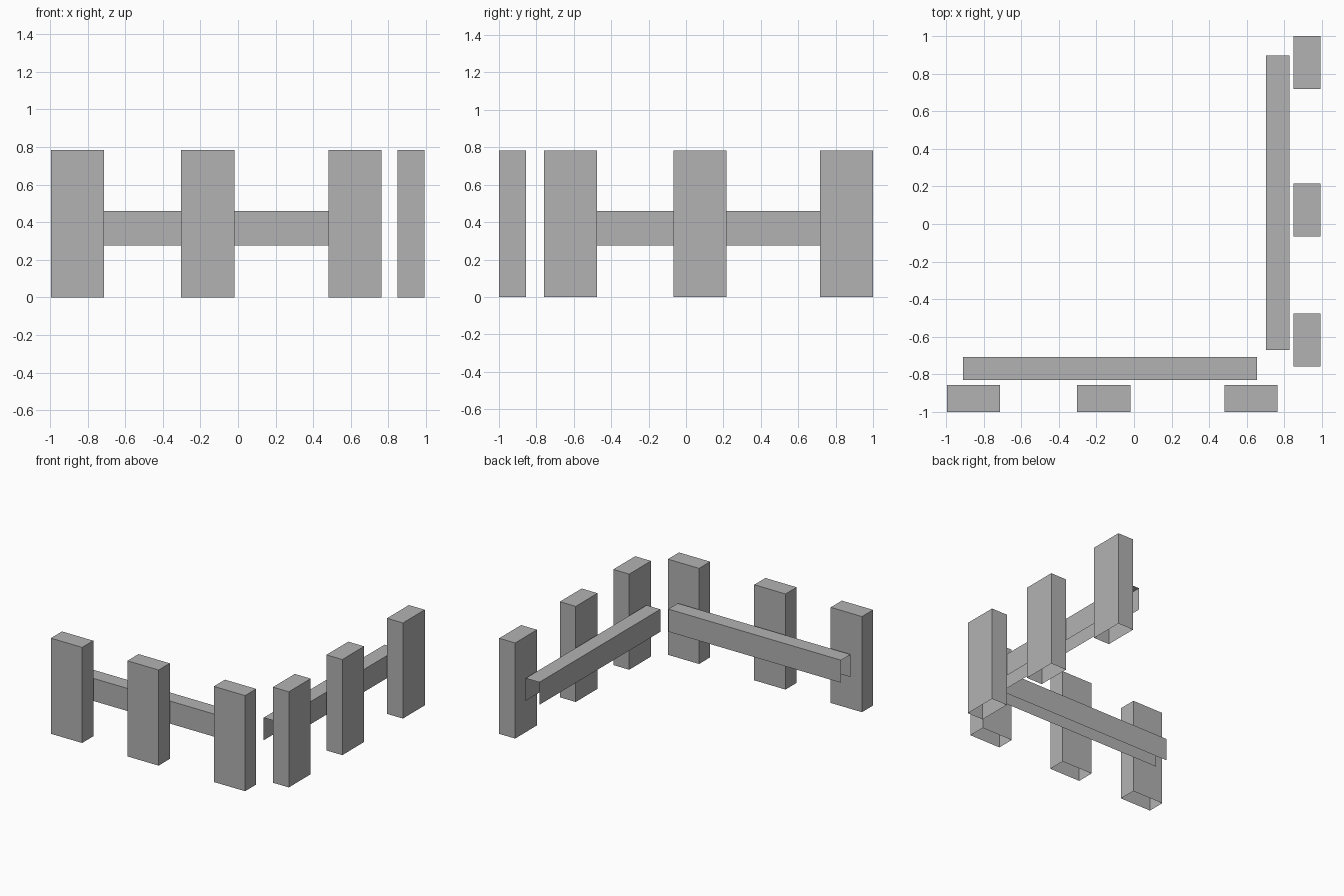
import bpy
import bmesh
from mathutils import Vector

default = bpy.data.objects.get("Cube")
if default:
    bpy.data.objects.remove(default, do_unlink=True)

# Single plain grey
GREY = (0.448, 0.448, 0.448, 1.0)
grey = bpy.data.materials.new("plain_grey")
grey.use_nodes = True
grey.diffuse_color = GREY
grey.node_tree.nodes["Principled BSDF"].inputs["Base Color"].default_value = GREY


def open_box(name, low, high, open_sides):
    """Box between two corners, without the faces pointing along open_sides."""
    low, high = Vector(low), Vector(high)
    bm = bmesh.new()
    bmesh.ops.create_cube(bm, size=1)
    bm.normal_update()
    gone = [f for f in bm.faces
            if any(f.normal.dot(Vector(side)) > 0.9 for side in open_sides)]
    bmesh.ops.delete(bm, geom=gone, context="FACES")
    size, middle = high - low, (low + high) / 2
    for v in bm.verts:
        v.co = Vector(a * b for a, b in zip(v.co, size)) + middle
    mesh = bpy.data.meshes.new(name)
    bm.to_mesh(mesh)
    bm.free()
    mesh.materials.append(grey)
    obj = bpy.data.objects.new(name, mesh)
    bpy.context.collection.objects.link(obj)


DOWN = (0, 0, -1)
HEIGHT, WIDTH, DEPTH = 0.783, 0.283, 0.144
RAIL_LOW, RAIL_HIGH = 0.275, 0.46

# Front posts, hollow with open bottoms
for i, x in enumerate((-0.995, -0.302, 0.481), 1):
    open_box(f"front_post_{i}", (x, -1, 0), (x + WIDTH, DEPTH - 1, HEIGHT), [DOWN])

# Side posts
for i, y in enumerate((-0.759, -0.067, 0.717), 1):
    open_box(f"side_post_{i}", (0.992 - DEPTH, y, 0), (0.992, y + WIDTH, HEIGHT), [DOWN])

# Rails: channels open below and at both ends
open_box("front_rail", (-0.91, -0.83, RAIL_LOW), (0.655, -0.707, RAIL_HIGH),
         [DOWN, (1, 0, 0), (-1, 0, 0)])
open_box("side_rail", (0.702, -0.67, RAIL_LOW), (0.826, 0.895, RAIL_HIGH),
         [DOWN, (0, 1, 0), (0, -1, 0)])
